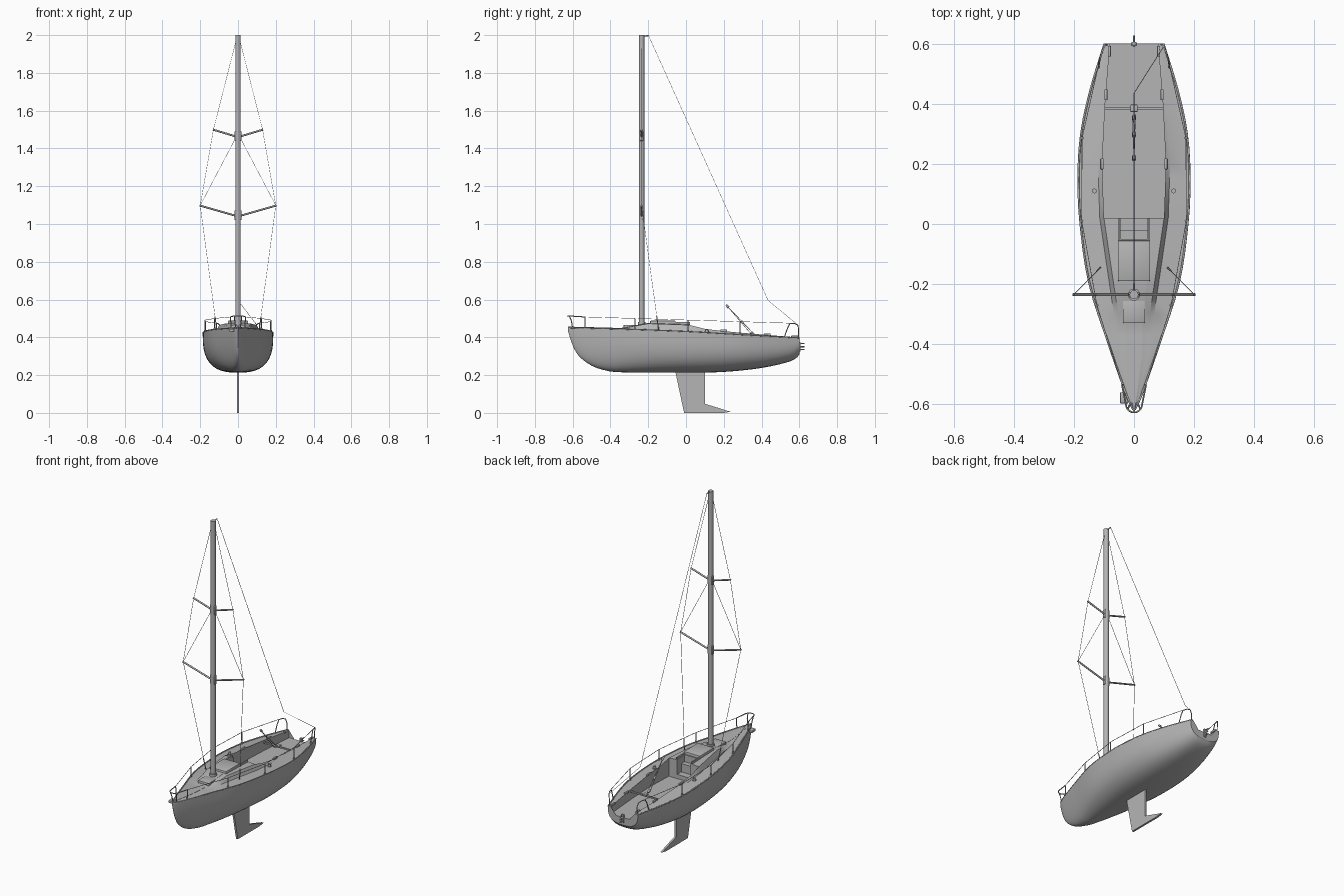
import bpy, bmesh, math
from mathutils import Vector

if "Cube" in bpy.data.objects:
    bpy.data.objects.remove(bpy.data.objects["Cube"])

grey = bpy.data.materials.new("light_grey")
grey.diffuse_color = (0.46, 0.46, 0.46, 1)
grey.use_nodes = True
grey.node_tree.nodes["Principled BSDF"].inputs["Base Color"].default_value = grey.diffuse_color


def finish(name, bm, angle=35):
    me = bpy.data.meshes.new(name)
    bm.to_mesh(me)
    bm.free()
    me.materials.append(grey)
    ob = bpy.data.objects.new(name, me)
    bpy.context.collection.objects.link(ob)
    bpy.ops.object.select_all(action='DESELECT')
    ob.select_set(True)
    bpy.context.view_layer.objects.active = ob
    bpy.ops.object.shade_smooth_by_angle(angle=math.radians(angle))
    return ob


def box(name, x, y, z, bevel=0.0):
    bm = bmesh.new()
    bmesh.ops.create_cube(bm, size=1)
    for v in bm.verts:
        v.co = [r[0] + (c + 0.5) * (r[1] - r[0]) for r, c in zip((x, y, z), v.co)]
    if bevel:
        bmesh.ops.bevel(bm, geom=bm.edges[:], offset=bevel, segments=2, affect='EDGES', profile=0.5)
    return finish(name, bm)


def tube(name, pts, r, sides=6):
    """Round tube along a path, with closed ends."""
    bm = bmesh.new()
    pts = [Vector(p) for p in pts]
    rings = []
    side = None
    for i, p in enumerate(pts):
        t = (pts[min(i + 1, len(pts) - 1)] - pts[max(i - 1, 0)]).normalized()
        if side is None:
            side = t.orthogonal()
        side = (side - t * side.dot(t)).normalized()
        up = t.cross(side)
        rings.append([bm.verts.new(p + r * (side * math.cos(a) + up * math.sin(a)))
                      for a in (2 * math.pi * k / sides for k in range(sides))])
    for a, b in zip(rings, rings[1:]):
        for k in range(sides):
            n = (k + 1) % sides
            bm.faces.new((a[k], a[n], b[n], b[k]))
    bm.faces.new(rings[0])
    bm.faces.new(rings[-1])
    bmesh.ops.recalc_face_normals(bm, faces=bm.faces[:])
    return finish(name, bm, 62 if sides < 10 else 35)


def both(name, pts, r, sides=6):
    for s, tag in ((1, "right"), (-1, "left")):
        tube(f"{name}_{tag}", [(s * x, y, z) for x, y, z in pts], r, sides)


def lerp(tab, y):
    if y <= tab[0][0]:
        return tab[0][1]
    for (a, p), (b, q) in zip(tab, tab[1:]):
        if y <= b:
            return p + (q - p) * (y - a) / (b - a)
    return tab[-1][1]


def smooth(tab, y):
    n = len(tab) - 1
    i = next((j for j in range(n) if y <= tab[j + 1][0]), n - 1)

    def slope(j):
        a, b = tab[max(j - 1, 0)], tab[min(j + 1, n)]
        return (b[1] - a[1]) / (b[0] - a[0])
    (a, p), (b, q) = tab[i], tab[i + 1]
    h, t = b - a, (y - a) / (b - a)
    return (p * (2*t**3 - 3*t*t + 1) + h * slope(i) * (t**3 - 2*t*t + t)
            + q * (3*t*t - 2*t**3) + h * slope(i + 1) * (t**3 - t*t))


# Hull lines along y: half beam, keel line, sheer, raised deck height and width
BEAM = [(-.625, 0), (-.6, .014), (-.55, .034), (-.4, .086), (-.2, .15), (0, .18),
        (.15, .187), (.3, .178), (.45, .146), (.6, .1)]
KEEL = [(-.625, .435), (-.61, .385), (-.59, .335), (-.56, .293), (-.5, .25), (-.44, .228),
        (-.37, .216), (0, .213), (.2, .217), (.4, .238), (.55, .272), (.59, .295), (.6, .31)]
SHEER = [(-.625, .449), (-.3, .44), (0, .428), (.3, .411), (.6, .395)]
RAISE = [(-.345, .004), (-.2, .036), (.02, .038), (.1, .022), (.2, .016), (.45, .008), (.6, .004)]
WIDTH = [(-.345, .046), (-.15, .075), (.02, .1), (.2, .106), (.4, .096), (.6, .08)]
FLOOR, WELL, N = .355, .38, 12


def beam(y):
    return max(0, smooth(BEAM, y))


def sheer(y):
    return smooth(SHEER, y)


def station(y, mode):
    """Half section; mode 0 is decked, 1 companionway, 2 open cockpit."""
    b, k, s = beam(y), smooth(KEEL, y), sheer(y)
    p = 2 / lerp([(-.62, 1.7), (-.3, 2.5), (0, 2.8)], y)
    out = [(b * math.sin(a)**p, y, s - (s - k) * max(0, math.cos(a))**p)
           for a in (math.pi / 2 * i / N for i in range(N))]
    h = lerp(RAISE, y)
    w = min(lerp(WIDTH, y), b * .6) if y < -.2 else lerp(WIDTH, y)
    foot = min(w + .014, (w + b) / 2)
    top = s + h
    inner = FLOOR if mode == 2 else top
    mid = min(.045, w * .6)
    cz = (top + .004, WELL, FLOOR)[mode]
    ez = (top + .003, top + .003, FLOOR)[mode]
    out += [(b, y, s), (foot, y, s + min(h, .006)), (w, y, top), (w, y, inner),
            (mid, y, ez), (mid, y, cz), (0, y, cz)]
    return out


# Hull, deck, cabin top and cockpit in one loft
ys = [-.625, -.618, -.61, -.6, -.59, -.575, -.56, -.53, -.5, -.47, -.44, -.405, -.37, -.345,
      -.3, -.25, -.2, -.15, -.1]
st = [(y, 0) for y in ys + [-.05]] + [(-.05, 1), (.02, 1)]
st += [(y, 2) for y in (.02, .06, .1, .15, .2, .25, .3, .35, .4, .45, .5, .55, .575, .59, .6)]
bm = bmesh.new()
for sx in (1, -1):
    rows = [[bm.verts.new((sx * x, y, z)) for x, y, z in station(*q)] for q in st]
    for a, b in zip(rows, rows[1:]):
        for i in range(len(a) - 1):
            bm.faces.new((a[i], a[i + 1], b[i + 1], b[i]))
    stern = bm.faces.new(rows[-1])
    bmesh.ops.triangulate(bm, faces=[stern])
bmesh.ops.remove_doubles(bm, verts=bm.verts[:], dist=1e-5)
bmesh.ops.dissolve_degenerate(bm, edges=bm.edges[:], dist=1e-6)
bmesh.ops.recalc_face_normals(bm, faces=bm.faces[:])
finish("hull_and_deck", bm, 32)

# Toe rail on the deck edge
both("toe_rail", [(beam(y) - .002, y, sheer(y) + .002) for y in ys[1:] + [-.05 + .05 * i for i in range(14)]], .0035)

# Swept keel fin with a long trailing foot
prof = [(-.058, .225), (.1, .225), (.1, .048), (.15, .033), (.235, .006), (.2, 0), (-.01, 0)]
bm = bmesh.new()
f = bm.faces.new([bm.verts.new((-.006, y, z)) for y, z in prof])
ex = bmesh.ops.extrude_face_region(bm, geom=[f])
bmesh.ops.translate(bm, vec=(.012, 0, 0), verts=[v for v in ex["geom"] if isinstance(v, bmesh.types.BMVert)])
bmesh.ops.triangulate(bm, faces=[q for q in bm.faces if len(q.verts) > 4])
bmesh.ops.recalc_face_normals(bm, faces=bm.faces[:])
finish("keel_fin", bm)

# Hatches and companionway
box("sliding_hatch", (-.054, .054), (-.19, -.055), (.46, .488), .004)
box("fore_hatch", (-.037, .037), (-.33, -.252), (.44, .466), .003).rotation_euler = (0, 0, 0)
box("companion_step", (-.045, .045), (-.05, -.02), (.37, .43))
for s in (1, -1):
    box("hatch_rail", (s * .05 - .004, s * .05 + .004), (-.06, .02), (.455, .48))
box("bow_light", (-.046, -.02), (-.597, -.56), (.43, .444), .002)

# Mast with crane, spreaders and rigging
M = -.235
tube("mast", [(0, M, .45), (0, M, 2)], .0145, 20)
tube("mast_foot", [(0, M, .46), (0, M, .482)], .02, 20)
tube("mast_crane", [(0, M, 1.995), (0, -.198, 1.997)], .003)
for z0, x, z1 in ((1.04, .203, 1.098), (1.46, .133, 1.5)):
    both("spreader", [(0, M, z0), (x, M, z1)], .005, 8)
    box("spreader_root", (-.018, .018), (M - .009, M + .009), (z0 - .02, z0 + .032), .003)
WIRE = .0012
both("cap_shroud", [(.112, -.145, .44), (.2, M, 1.098), (.13, M, 1.5), (.008, M, 1.98)], WIRE, 4)
both("diagonal_shroud", [(.2, M, 1.098), (.01, M, 1.46)], WIRE, 4)
both("shroud_turnbuckle", [(.112, -.145, .44), (.122, -.155, .51)], .0028)
tube("backstay", [(0, -.198, 1.997), (0, .435, .595), (.1, .593, .465)], WIRE, 4)

# Bow pulpit, stanchions, lifelines and stern rails
arc = [(.027 * math.cos(a), -.6 - .027 * math.sin(a), .512) for a in (math.pi * i / 10 for i in range(11))]
R = .0028
tube("pulpit_rail", [(.04, -.535, .508)] + arc + [(-.04, -.535, .508)], R)
both("pulpit_front_leg", [(.012, -.6, .445), (.017, -.606, .485), (.02, -.617, .512)], R)
both("pulpit_rear_leg", [(.036, -.535, .444), (.04, -.535, .508)], R)


def rail_z(y):
    return lerp([(-.535, .508), (.286, .483), (.55, .475)], y)


posts = [-.27, .01, .286]
for y in posts:
    x = beam(y) - .007
    both("stanchion", [(x, y, sheer(y) - .002), (x, y, rail_z(y))], R)
    both("stanchion_base", [(x, y, sheer(y) - .002), (x, y, sheer(y) + .01)], .0055, 8)
both("lifeline", [(.04, -.535, .508)] + [(beam(y) - .007, y, rail_z(y)) for y in posts]
     + [(.113, .55, .475)], .0015, 4)
both("stern_rail", [(.118, .52, .4), (.116, .538, .45), (.113, .55, .473), (.106, .575, .473),
                    (.098, .592, .465), (.093, .596, .445), (.09, .597, .39)], R)

# Winches, cleats and coaming blocks
both("winch_base", [(.132, .11, .418), (.132, .11, .43)], .011, 14)
both("winch_drum", [(.132, .11, .43), (.132, .11, .441)], .008, 14)
for y in (.2, .43, .575):
    x, z = lerp(WIDTH, y), sheer(y) + lerp(RAISE, y)
    for s in (1, -1):
        box("cleat", (s * x - .005, s * x + .005), (y - .018, y + .018), (z - .004, z + .008), .002)

# Traveller, mainsheet tackle and rudder fittings
box("traveller", (-.1, .1), (.38, .39), (.4, .408))
box("traveller_car", (-.012, .012), (.373, .397), (.406, .416), .002)
for i, x in enumerate((-.004, .004)):
    tube("mainsheet", [(x, .35 + .015 * i, .412), (0, .212, .572)], .0018, 4)
for t in (.05, .42, .95):
    p = Vector((0, .36, .412)).lerp(Vector((0, .212, .572)), t)
    d = Vector((0, -.68, .73)) * .01
    tube("sheet_block", [p - d, p + d], .006, 8)
for z in (.335, .35, .367):
    tube("rudder_pin", [(0, .59, z), (0, .628, z)], .003)
box("rudder_plate", (-.008, .008), (.594, .606), (.325, .375), .002)
